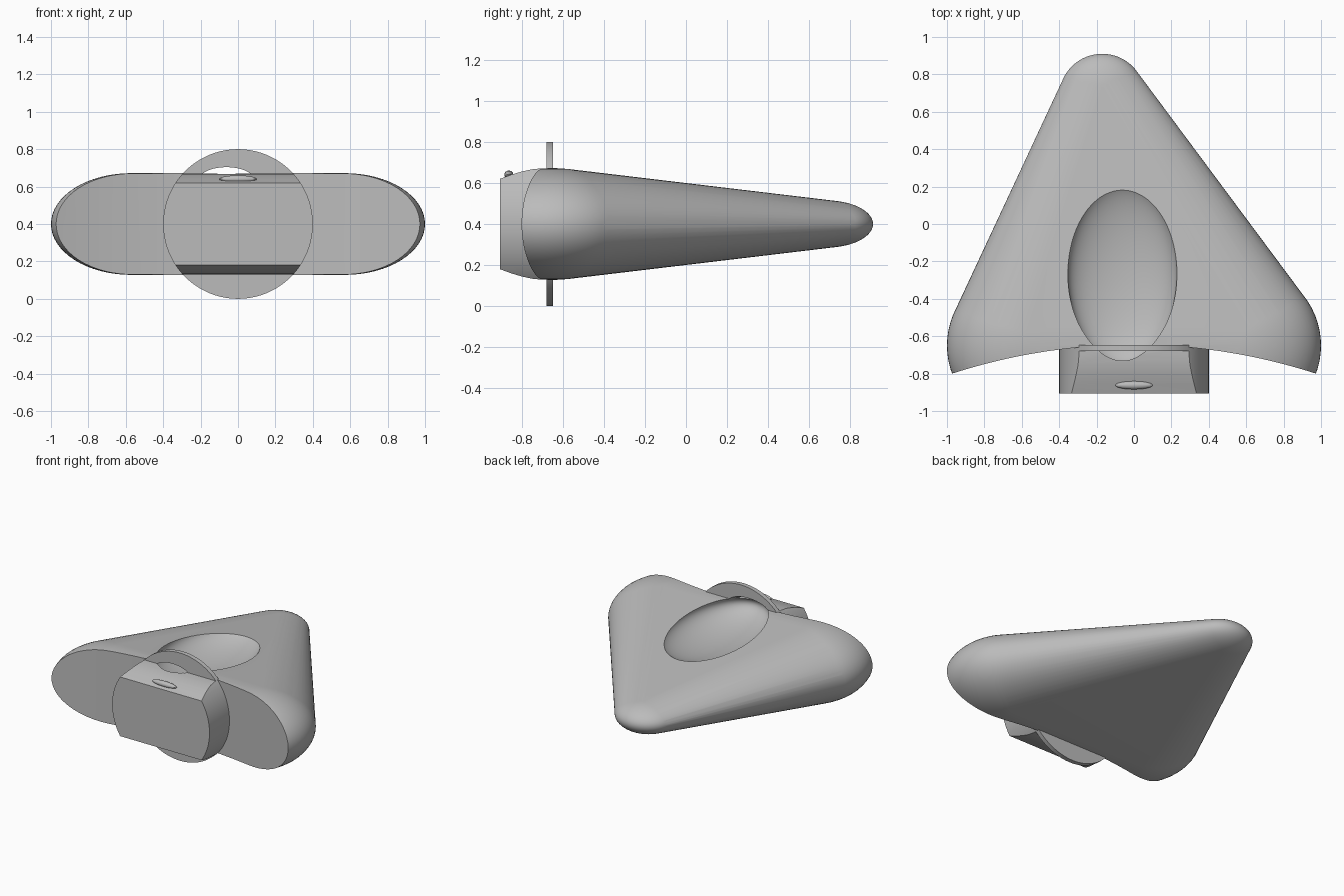
import bpy, bmesh, math
from mathutils import Matrix, Vector

if "Cube" in bpy.data.objects:
    bpy.data.objects.remove(bpy.data.objects["Cube"], do_unlink=True)

MID = 0.4  # height of the centre plane

grey = bpy.data.materials.new("plain grey")
grey.use_nodes = True
grey.diffuse_color = (0.5, 0.5, 0.5, 1)
grey.node_tree.nodes["Principled BSDF"].inputs["Base Color"].default_value = (0.5, 0.5, 0.5, 1)


def finish(name, bm):
    bmesh.ops.recalc_face_normals(bm, faces=bm.faces[:])
    mesh = bpy.data.meshes.new(name)
    bm.to_mesh(mesh)
    bm.free()
    mesh.materials.append(grey)
    obj = bpy.data.objects.new(name, mesh)
    bpy.context.collection.objects.link(obj)
    return obj


def ellipsoid(bm, centre, radii, segments=64):
    matrix = Matrix.Translation(centre) @ Matrix.Diagonal((*radii, 1))
    bmesh.ops.create_uvsphere(bm, u_segments=segments, v_segments=segments // 2,
                              radius=1, matrix=matrix)


def cylinder(name, centre, radius, depth, along_y=True, segments=128):
    bm = bmesh.new()
    turn = Matrix.Rotation(math.pi / 2, 4, 'X') if along_y else Matrix()
    bmesh.ops.create_cone(bm, cap_ends=True, segments=segments, radius1=radius,
                          radius2=radius, depth=depth, matrix=Matrix.Translation(centre) @ turn)
    return finish(name, bm)


def combine(obj, other, operation):
    other.hide_render = True
    mod = obj.modifiers.new("cut", 'BOOLEAN')
    mod.object, mod.operation, mod.solver = other, operation, 'EXACT'
    bpy.context.view_layer.objects.active = obj
    bpy.ops.object.modifier_apply(modifier=mod.name)


# Body: skin stretched over two large rounded corners and a small nose
bm = bmesh.new()
for side in (-1, 1):
    ellipsoid(bm, (0.57 * side, -0.65, MID), (0.43, 0.43, 0.272))
ellipsoid(bm, (-0.17, 0.68, MID), (0.23, 0.23, 0.115))
result = bmesh.ops.convex_hull(bm, input=bm.verts[:])
inside = {g for g in result["geom_interior"] if isinstance(g, bmesh.types.BMVert)}
bmesh.ops.delete(bm, geom=list(inside), context='VERTS')
hull_faces = {g for g in result["geom"] if isinstance(g, bmesh.types.BMFace) and g.is_valid}
loose = [f for f in bm.faces if f not in hull_faces and any(len(e.link_faces) > 2 for e in f.edges)]
bmesh.ops.delete(bm, geom=loose, context='FACES')
bmesh.ops.dissolve_limit(bm, angle_limit=0.002, verts=bm.verts[:], edges=bm.edges[:])
body = finish("body", bm)

# Concave front of the body
front_cutter = cylinder("front_cutter", (0, -3.796, MID), 3.15, 2, along_y=False, segments=512)
combine(body, front_cutter, 'DIFFERENCE')

# Round collar plate
collar = cylinder("collar_disc", (0, -0.6625, MID), 0.4, 0.033)

# Front block: a drum trimmed by a gently curved top and bottom
block = cylinder("front_block", (0, -0.783, MID), 0.4, 0.245)
bm = bmesh.new()
curve = [(-0.95, 0.205), (-0.905, 0.22), (-0.85, 0.24), (-0.8, 0.255), (-0.75, 0.266), (-0.7, 0.271), (-0.6, 0.272)]
outline = [(y, MID + h) for y, h in curve] + [(y, MID - h) for y, h in reversed(curve)]
face = bm.faces.new([bm.verts.new((-0.6, y, z)) for y, z in outline])
extruded = bmesh.ops.extrude_face_region(bm, geom=[face])["geom"]
bmesh.ops.translate(bm, vec=Vector((1.2, 0, 0)),
                    verts=[g for g in extruded if isinstance(g, bmesh.types.BMVert)])
trimmer = finish("block_trimmer", bm)
combine(block, trimmer, 'INTERSECT')

# Shallow oval scoop through the top of every part it meets
bm = bmesh.new()
ellipsoid(bm, (-0.062, -0.258, 0.636), (0.292, 0.487, 0.135), 96)
scoop = finish("scoop_cutter", bm)
for part in (body, collar, block):
    combine(part, scoop, 'DIFFERENCE')

# Small raised ridge on the block
bm = bmesh.new()
ellipsoid(bm, (0, -0.862, 0.64), (0.1, 0.022, 0.02), 24)
ridge = finish("block_ridge", bm)

for helper in (front_cutter, trimmer, scoop):
    bpy.data.objects.remove(helper, do_unlink=True)

# Smooth the curves and keep the cut edges crisp
bpy.ops.object.select_all(action='DESELECT')
for part in (body, collar, block, ridge):
    part.select_set(True)
bpy.context.view_layer.objects.active = body
bpy.ops.object.shade_smooth_by_angle(angle=math.radians(25))
